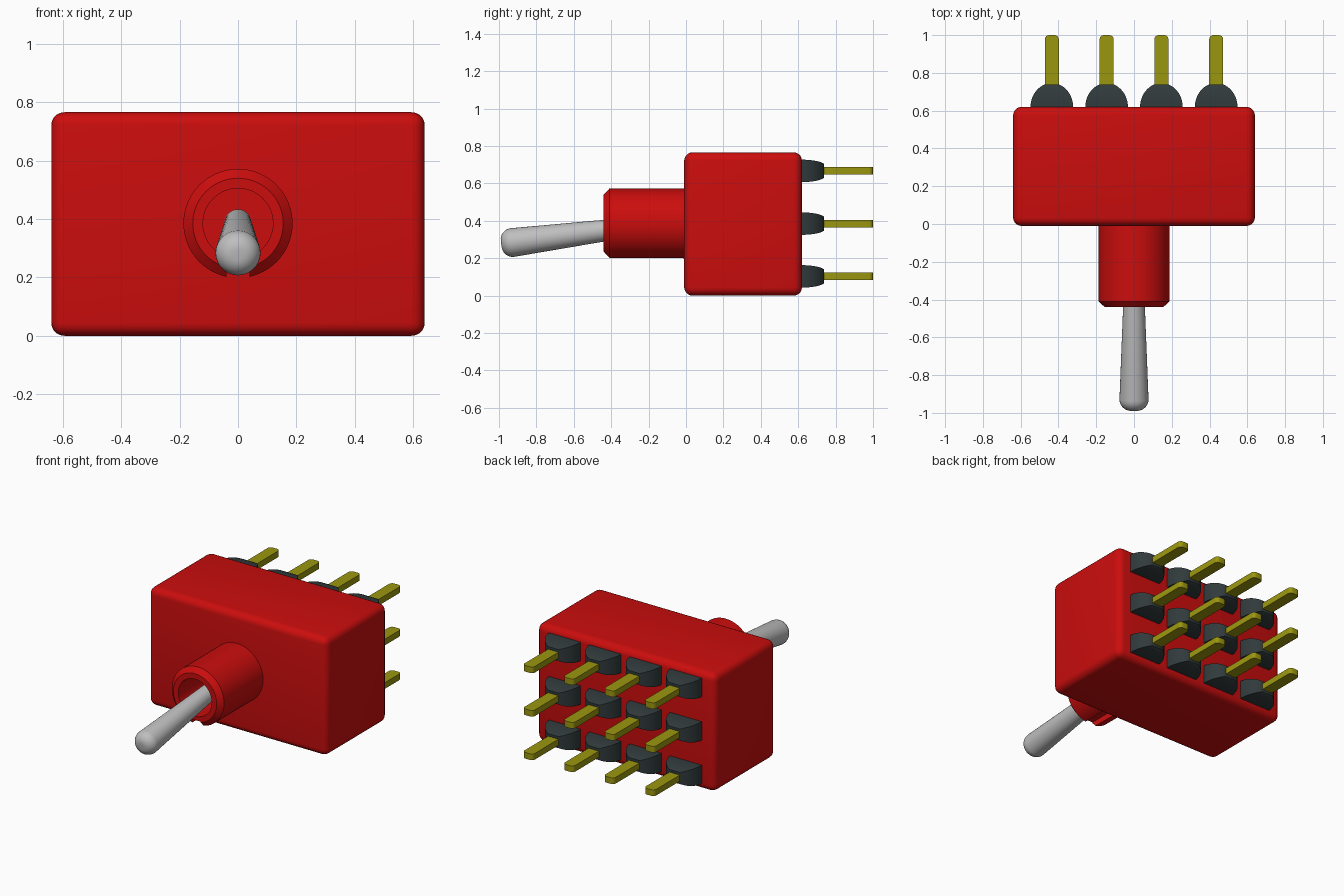
import bpy, bmesh, math
from mathutils import Matrix

cube = bpy.data.objects.get("Cube")
if cube:
    bpy.data.objects.remove(cube, do_unlink=True)


def material(name, rgb):
    mat = bpy.data.materials.new(name)
    mat.use_nodes = True
    color = (*rgb, 1)
    mat.diffuse_color = color
    mat.node_tree.nodes["Principled BSDF"].inputs["Base Color"].default_value = color
    return mat


RED = material("red_plastic", (0.6, 0.004, 0.004))
STEEL = material("grey_metal", (0.52, 0.52, 0.52))
DARK = material("dark_insulator", (0.03, 0.042, 0.045))
BRASS = material("brass", (0.33, 0.31, 0.005))
CENTER_Z = 0.385


def finish(bm, name, mat, matrix=Matrix()):
    bmesh.ops.recalc_face_normals(bm, faces=bm.faces)
    mesh = bpy.data.meshes.new(name)
    bm.to_mesh(mesh)
    bm.free()
    obj = bpy.data.objects.new(name, mesh)
    bpy.context.collection.objects.link(obj)
    obj.matrix_world = matrix
    if mat:
        mesh.materials.append(mat)
    return obj


def activate(obj):
    bpy.ops.object.select_all(action="DESELECT")
    obj.select_set(True)
    bpy.context.view_layer.objects.active = obj


def smooth(obj, degrees=30):
    activate(obj)
    bpy.ops.object.shade_smooth_by_angle(angle=math.radians(degrees))


def box(name, size, center, mat):
    bm = bmesh.new()
    bmesh.ops.create_cube(bm, size=1)
    bmesh.ops.scale(bm, vec=size, verts=bm.verts)
    return finish(bm, name, mat, Matrix.Translation(center))


def lathe(name, profile, mat, matrix, steps=64):
    """Revolve (radius, height) points about local z."""
    bm = bmesh.new()
    verts = [bm.verts.new((r, 0, h)) for r, h in profile]
    edges = [bm.edges.new(pair) for pair in zip(verts, verts[1:])]
    bmesh.ops.spin(bm, geom=verts + edges, axis=(0, 0, 1), cent=(0, 0, 0),
                   angle=math.tau, steps=steps)
    bmesh.ops.remove_doubles(bm, verts=bm.verts, dist=0.0001)
    return finish(bm, name, mat, matrix)


# Rounded housing
body = box("housing", (1.28, 0.63, 0.766), (0, 0.305, 0.383), RED)
bevel = body.modifiers.new("rounded_edges", "BEVEL")
bevel.width = 0.045
bevel.segments = 5
activate(body)
bpy.ops.object.modifier_apply(modifier=bevel.name)
smooth(body)

# Hollow collar with a keyway along its underside
forward = Matrix.Translation((0, 0, CENTER_Z)) @ Matrix.Rotation(math.pi / 2, 4, "X")
collar = lathe("collar", [(0, 0.1), (0.12, 0.1), (0.12, 0.44), (0.155, 0.44),
                          (0.187, 0.41), (0.187, -0.01), (0, -0.01)], RED, forward)
cutter = box("keyway_cutter", (0.08, 0.44, 0.08), (0, -0.235, 0.2), None)
cutter.hide_render = True
cut = collar.modifiers.new("keyway", "BOOLEAN")
cut.operation = "DIFFERENCE"
cut.solver = "EXACT"
cut.object = cutter
activate(collar)
bpy.ops.object.modifier_apply(modifier=cut.name)
bpy.data.objects.remove(cutter, do_unlink=True)
smooth(collar)

# Tapered lever with a rounded tip, tilted down
LENGTH, TIP, ROUND = 0.845, 0.077, 0.06
profile = [(0, -0.03), (0.045, -0.03)]
for i in range(9):
    a = i / 8 * math.pi / 2
    profile.append((TIP - ROUND + ROUND * math.cos(a), LENGTH - ROUND + ROUND * math.sin(a)))
profile.append((0, LENGTH))
tilt = Matrix.Translation((0, -0.15, CENTER_Z)) @ Matrix.Rotation(math.radians(97.4), 4, "X")
smooth(lathe("lever", profile, STEEL, tilt, 48))


def insulator(name, x, z):
    """Rectangular base narrowing along curved sides."""
    bm = bmesh.new()
    rings = []
    for i in range(11):
        a = i / 10 * math.radians(70)
        w, h = 0.113 * math.cos(a), 0.023 + 0.037 * math.cos(a) ** 0.9
        y = 0.128 * math.sin(a)
        rings.append([bm.verts.new((sx * w, y, sz * h))
                      for sx, sz in ((-1, -1), (1, -1), (1, 1), (-1, 1))])
    for lower, upper in zip(rings, rings[1:]):
        for k in range(4):
            n = (k + 1) % 4
            bm.faces.new((lower[k], lower[n], upper[n], upper[k]))
    bm.faces.new(rings[0])
    bm.faces.new(rings[-1])
    smooth(finish(bm, name, DARK, Matrix.Translation((x, 0.618, z))))


def pin(name, x, z):
    """Flat blade with rounded outer corners."""
    bm = bmesh.new()
    bmesh.ops.create_cube(bm, size=1)
    bmesh.ops.scale(bm, vec=(0.074, 0.36, 0.04), verts=bm.verts)
    corners = [e for e in bm.edges if all(v.co.y > 0 for v in e.verts)
               and abs(e.verts[0].co.z - e.verts[1].co.z) > 0.01]
    bmesh.ops.bevel(bm, geom=corners, offset=0.022, segments=4, profile=0.5,
                    affect="EDGES")
    smooth(finish(bm, name, BRASS, Matrix.Translation((x, 0.82, z))))


# Three rows of four terminals
for row in range(3):
    for col in range(4):
        x, z = (col - 1.5) * 0.29, CENTER_Z + (row - 1) * 0.282
        insulator(f"insulator_{row + 1}_{col + 1}", x, z)
        pin(f"pin_{row + 1}_{col + 1}", x, z)
